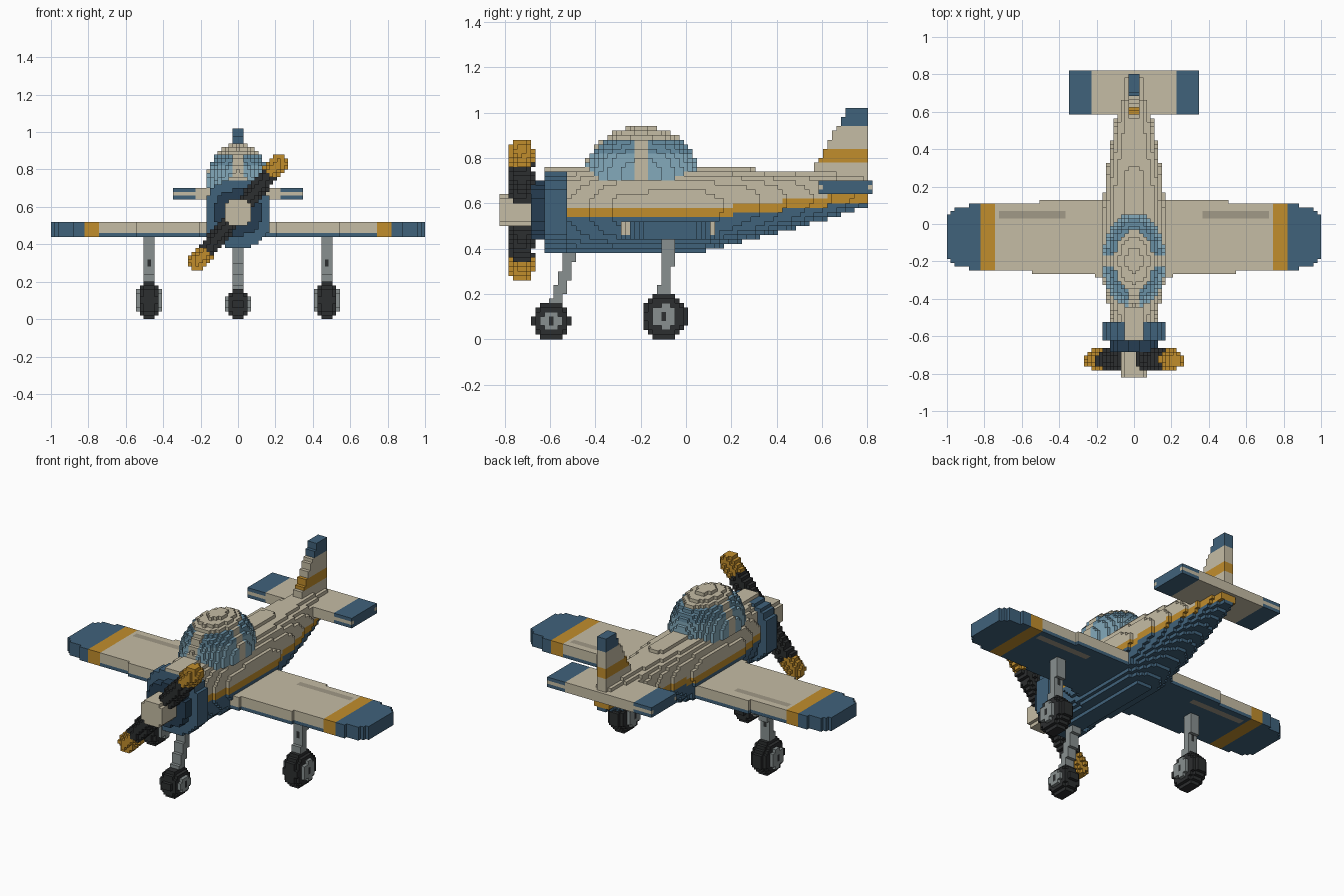
import bpy, bmesh, math
from mathutils import Vector

if "Cube" in bpy.data.objects:
    bpy.data.objects.remove(bpy.data.objects["Cube"])

V, VZ = 2 / 101, 0.02            # block size in plan and in height
PALETTE = dict(cream=(196, 187, 163), navy=(66, 98, 122), deep=(42, 64, 83), orange=(192, 140, 48),
               rubber=(48, 50, 51), grey=(135, 143, 143), glass=(104, 142, 163),
               pale_glass=(130, 168, 186), trim=(160, 152, 134))
MATS, OWNER, PARTS = {}, {}, []
for n, c in PALETTE.items():
    MATS[n] = bpy.data.materials.new(n)
    MATS[n].diffuse_color = [(k / 255) ** 2.2 for k in c] + [1]


def lerp(points, t):
    """Piecewise linear profile lookup."""
    if t <= points[0][0]:
        return points[0][1]
    for (a, p), (b, q) in zip(points, points[1:]):
        if t <= b:
            return p + (q - p) * (t - a) / (b - a)
    return points[-1][1]


def part(name, lo, hi, rule):
    """Fill a box of blocks; rule(x, y, z) gives a colour name or None."""
    cells = {}
    for i in range(round(lo[0] / V) - 1, round(hi[0] / V) + 2):
        for j in range(round(lo[1] / V) - 1, round(hi[1] / V) + 2):
            for k in range(max(0, round(lo[2] / VZ) - 1), round(hi[2] / VZ) + 2):
                p = (i * V, j * V, (k + 0.5) * VZ)
                if (i, j, k) in OWNER or any(not a <= c <= b for a, c, b in zip(lo, p, hi)):
                    continue
                col = rule(*p)
                if col:
                    cells[i, j, k] = col
                    OWNER[i, j, k] = name
    PARTS.append((name, cells))


def build(name, cells):
    """Turn the blocks of one part into a mesh of its exposed faces."""
    bm, verts = bmesh.new(), {}
    cols = sorted(set(cells.values()))
    for c, col in cells.items():
        for ax in range(3):
            for s in (0, 1):
                n = list(c)
                n[ax] += 2 * s - 1
                if tuple(n) in OWNER:
                    continue
                u, w = (ax + 1) % 3, (ax + 2) % 3
                loop = []
                for a, b in ((0, 0), (1, 0), (1, 1), (0, 1)):
                    q = list(c)
                    q[ax] += s
                    q[u] += a
                    q[w] += b
                    q = tuple(q)
                    if q not in verts:
                        verts[q] = bm.verts.new(((q[0] - .5) * V, (q[1] - .5) * V, q[2] * VZ))
                    loop.append(verts[q])
                f = bm.faces.new(loop if s else loop[::-1])
                f.material_index = cols.index(col)
    me = bpy.data.meshes.new(name)
    bm.to_mesh(me)
    bm.free()
    for c in cols:
        me.materials.append(MATS[c])
    bpy.context.collection.objects.link(bpy.data.objects.new(name, me))


def disc(r, zc, colour, rz=None, e=2.0):
    rz = rz or r
    return lambda x, y, z: colour if abs(x / r) ** e + abs((z - zc) / rz) ** e <= 1 else None


# nose: spinner, back plate and cowl ring
HUB = 0.57
part("spinner", (-.1, -.83, .4), (.1, -.68, .7), disc(.07, HUB, "cream", e=2.5))
part("back_plate", (-.2, -.68, .4), (.2, -.62, .8), disc(.122, HUB, "deep", e=2.5))
part("cowl_ring", (-.2, -.625, .3), (.2, -.525, .8), disc(.172, .565, "navy", .18, 2.6))


# propeller: slanted capsule with coloured tips
def propeller(x, y, z):
    p, tip = Vector((x, z - HUB)), Vector((.218, .266))
    axis = tip.normalized()
    t = p.dot(axis)
    c = max(-tip.length, min(tip.length, t))
    if math.hypot((p - axis * c).length, (y + .725) * .92) <= .048:
        return "orange" if abs(t) > .265 else "rubber"


part("propeller", (-.3, -.79, .2), (.3, -.67, .95), propeller)

# fuselage: lofted superellipse with a rising stripe
WIDTH = [(-.62, .12), (-.52, .12), (-.3, .165), (.05, .17), (.3, .145), (.58, .095), (.8, .045)]
TOP = [(.25, .755), (.4, .742), (.8, .735)]
BOTTOM = [(.07, .385), (.33, .45), (.53, .505), (.8, .585)]
STRIPE = [(.05, .535), (.4, .568), (.8, .608)]


def fuselage(x, y, z):
    w, t, b, s = (lerp(c, y) for c in (WIDTH, TOP, BOTTOM, STRIPE))
    if abs(x / w) ** 2.5 + abs((2 * z - t - b) / (t - b)) ** 2.5 > 1:
        return None
    return "navy" if z < s else "orange" if z < s + .04 else "cream"


part("fuselage", (-.2, -.625, .35), (.2, .795, .8), fuselage)


# canopy: glazed dome with roof cap and frames
def canopy(x, y, z):
    if (x / .17) ** 2 + ((y + .195) / .255) ** 2 + ((z - .72) / .217) ** 2 > 1:
        return None
    frame = abs(y + .195) < .025 or (abs(x) < .03 and y < -.2)
    if frame or z > .88:
        return "cream"
    return "pale_glass" if z < .82 else "glass"


part("canopy", (-.2, -.46, .7), (.2, .08, .96), canopy)


# wing: tapered slab, rounded tips, bands and flap strips
def wing(x, y, z):
    a = abs(x)
    inset = .055 * max(0, (a - .9) / .1) ** 2
    if not -.29 + .06 * a + inset <= y <= .147 - .055 * a - inset:
        return None
    if a > .813:
        return "navy"
    if a > .752:
        return "orange"
    if .365 < a < .73 and .03 < y < .07 and not .46 < z < .5:
        return "trim"
    return "navy" if z < .46 else "cream"


part("wing", (-1, -.3, .44), (1, .15, .52), wing)


# tailplane with protruding middle layer
def tailplane(x, y, z):
    mid = .66 < z < .68
    if mid and abs(x) < .337:
        return "navy" if abs(x) > .317 and .6 < y < .8 else "cream"
    if .592 < y < .812:
        return "navy" if abs(x) > .22 else "cream"


part("tailplane", (-.35, .575, .64), (.35, .83, .70), tailplane)

# swept fin
SWEEP = [(.72, .55), (.76, .565), (.8, .59), (.95, .675), (.98, .70), (1.02, .71)]
part("fin", (-.03, .5, .66), (.03, .81, 1.02),
     lambda x, y, z: None if y < lerp(SWEEP, z) else
     "navy" if z > .95 else "orange" if .785 < z < .835 else "cream")


# landing gear: rounded tyre with hub, and a leaning leg
def wheel(name, xc, yc, r):
    def rule(x, y, z):
        d, a = math.hypot(y - yc, z - r), abs(x - xc)
        if d < r * .55:
            if a < .07:
                return "rubber" if d < .015 else "grey"
        elif d <= r * 1.02 and a <= (.055 if d < r * .85 else .038):
            return "rubber"
    part(name, (xc - .1, yc - .15, 0), (xc + .1, yc + .15, .25), rule)


def leg(name, xc, y0, z0, y1, z1, patch):
    def rule(x, y, z):
        mid = y0 + (y1 - y0) * (z - z0) / (z1 - z0)
        if abs(y - mid) < .026:
            return "rubber" if patch and .28 < z < .32 and abs(x - xc) < .015 else "grey"
    part(name, (xc - .03, min(y0, y1) - .06, z0), (xc + .03, max(y0, y1) + .06, z1), rule)


wheel("nose_wheel", 0, -.594, .08)
leg("nose_leg", 0, -.59, .10, -.495, .42, False)
for s, side in ((1, "left"), (-1, "right")):
    wheel(side + "_wheel", s * 24 * V, -.095, .1)
    leg(side + "_leg", s * 24 * V, -.1, .14, -.075, .46, True)

for name, cells in PARTS:
    build(name, cells)

for m in bpy.data.materials:
    if m.users and not m.is_grease_pencil:
        m.use_nodes = True
        m.node_tree.nodes["Principled BSDF"].inputs["Base Color"].default_value = m.diffuse_color
